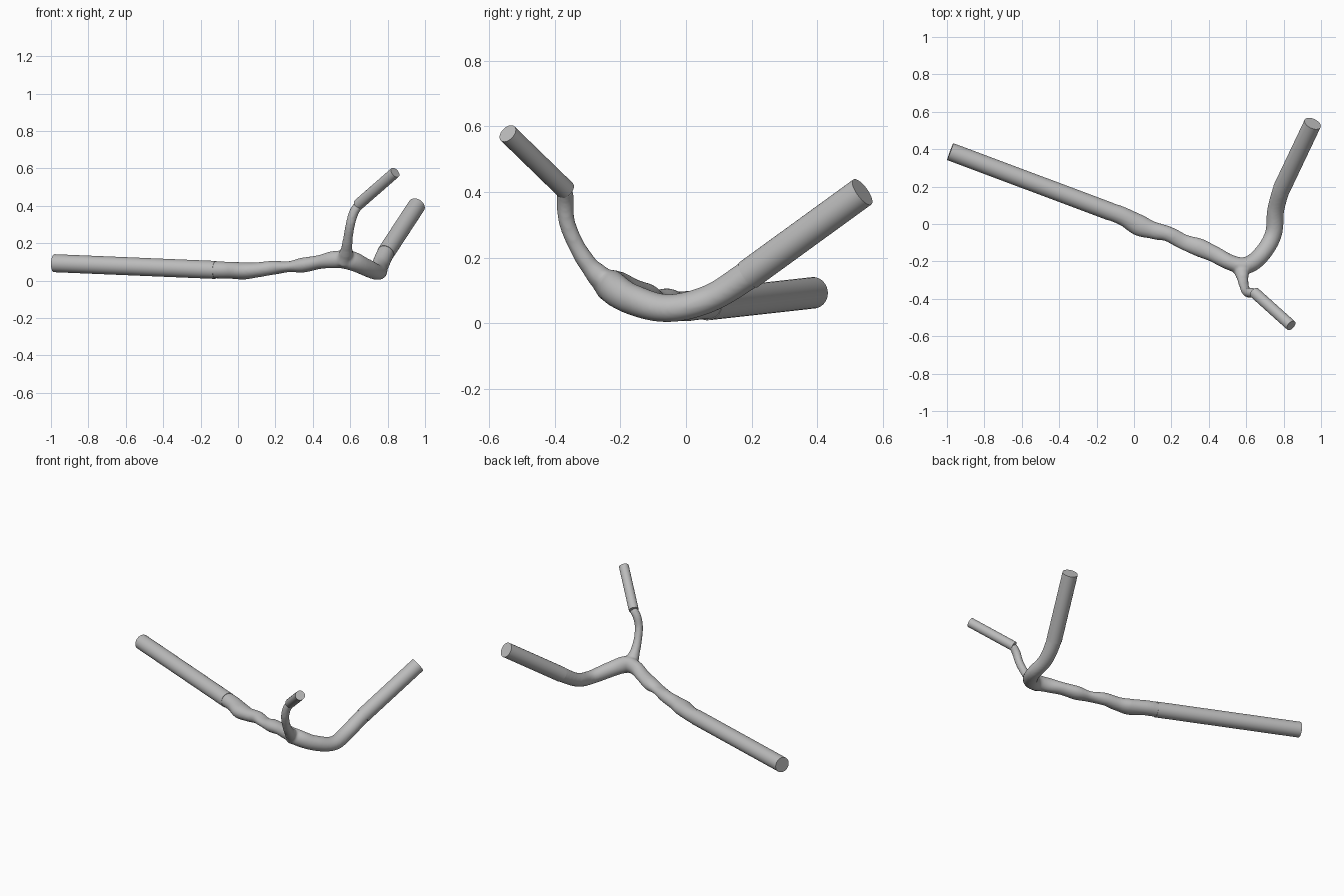
import bpy, bmesh, math
from mathutils import Vector

cube = bpy.data.objects.get("Cube")
if cube:
    bpy.data.objects.remove(cube, do_unlink=True)

grey = bpy.data.materials.new("plain grey")
grey.use_nodes = True
colour = (0.5, 0.5, 0.5, 1)
grey.diffuse_color = colour
grey.node_tree.nodes["Principled BSDF"].inputs["Base Color"].default_value = colour


def resample(knots, steps):
    """Smooth curve through (x, y, z, radius across, radius along height) knots."""
    pts = [Vector(k[:3]) for k in knots]
    radii = [Vector(k[3:]) for k in knots]
    last = len(pts) - 1
    tang = [(pts[min(i + 1, last)] - pts[max(i - 1, 0)]).normalized() for i in range(last + 1)]
    out = []
    for i in range(last):
        a, b = pts[i], pts[i + 1]
        length = (b - a).length
        for s in range(steps + (i == last - 1)):
            t = s / steps
            h = t * t * (3 - 2 * t)
            p = a.lerp(b, h) + length * (t * (1 - t) ** 2 * tang[i] - t * t * (1 - t) * tang[i + 1])
            out.append((p, radii[i].lerp(radii[i + 1], h)))
    return out


def sweep(bm, knots, steps=6, sides=32):
    """Capped tube following the knots."""
    path = resample(knots, steps)
    rings, across = [], None
    for i, (p, r) in enumerate(path):
        d = (path[min(i + 1, len(path) - 1)][0] - path[max(i - 1, 0)][0]).normalized()
        across = d.cross(Vector((0, 0, 1))) if across is None else across - d * across.dot(d)
        across.normalize()
        up = across.cross(d)
        angles = [2 * math.pi * k / sides for k in range(sides)]
        rings.append([bm.verts.new(p + across * r[0] * math.cos(a) + up * r[1] * math.sin(a))
                      for a in angles])
    for a, b in zip(rings, rings[1:]):
        for k in range(sides):
            n = (k + 1) % sides
            bm.faces.new((a[k], a[n], b[n], b[k]))
    bm.faces.new(rings[0][::-1])
    bm.faces.new(rings[-1])
    bmesh.ops.recalc_face_normals(bm, faces=bm.faces)


def make(name, tubes, steps=6):
    mesh = bpy.data.meshes.new(name)
    bm = bmesh.new()
    for knots in tubes:
        sweep(bm, knots, steps)
    bm.to_mesh(mesh)
    bm.free()
    mesh.materials.append(grey)
    obj = bpy.data.objects.new(name, mesh)
    bpy.context.collection.objects.link(obj)
    bpy.ops.object.select_all(action='DESELECT')
    obj.select_set(True)
    bpy.context.view_layer.objects.active = obj
    bpy.ops.object.shade_smooth_by_angle(angle=math.radians(40))
    return obj


# Lumpy middle stretch that bends around into the thick branch
trunk = [
    (-0.16, 0.078, 0.058, .046, .046), (-0.06, 0.042, 0.056, .049, .045),
    (0.03, -0.008, 0.052, .057, .046), (0.11, -0.036, 0.058, .046, .040),
    (0.18, -0.052, 0.068, .041, .038), (0.27, -0.098, 0.074, .042, .029),
    (0.35, -0.126, 0.083, .049, .040), (0.43, -0.162, 0.098, .044, .037),
    (0.52, -0.208, 0.113, .042, .046), (0.60, -0.222, 0.108, .046, .052),
    (0.68, -0.165, 0.073, .046, .047), (0.745, -0.055, 0.046, .046, .042),
    (0.757, 0.07, 0.075, .046, .042), (0.79, 0.19, 0.148, .046, .045),
    (0.82, 0.25, 0.192, .045, .045),
]
# Thin curved stem rising from the fork
stem = [
    (0.565, -0.225, 0.10, .045, .045), (0.577, -0.262, 0.14, .038, .036),
    (0.582, -0.298, 0.18, .029, .028), (0.59, -0.335, 0.24, .025, .025),
    (0.603, -0.363, 0.31, .025, .025), (0.622, -0.368, 0.37, .026, .026),
    (0.65, -0.368, 0.408, .025, .025),
]
fork = make("fork", [trunk, stem])
remesh = fork.modifiers.new("blend", 'REMESH')
remesh.mode = 'VOXEL'
remesh.voxel_size = 0.007
remesh.use_smooth_shade = True
smooth = fork.modifiers.new("soften", 'SMOOTH')
smooth.factor = 0.5
smooth.iterations = 8

# Straight cut-off branches
for name, start, end, r in [
    ("long_branch", (-0.12, 0.064, 0.057), (-0.983, 0.387, 0.093), .048),
    ("thick_branch", (0.79, 0.19, 0.148), (0.955, 0.537, 0.40), .047),
    ("thin_branch", (0.643, -0.366, 0.406), (0.84, -0.543, 0.578), .030),
]:
    make(name, [[(*start, r, r), (*end, r, r)]], steps=1)
